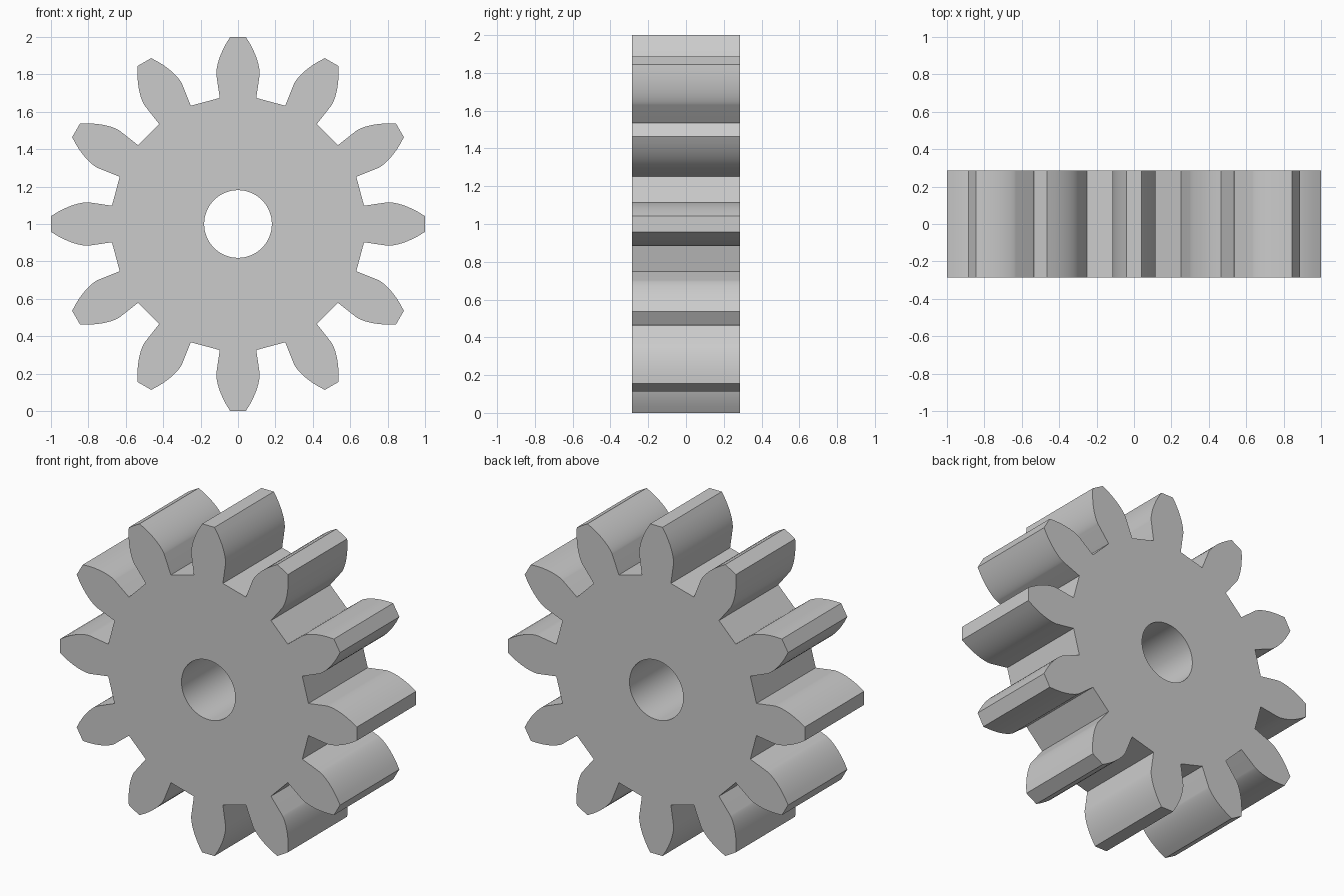
import bpy, bmesh
from math import sin, cos, tan, acos, pi, radians, sqrt

if "Cube" in bpy.data.objects:
    bpy.data.objects.remove(bpy.data.objects["Cube"])

TEETH, TIP, ROOT, BASE = 12, 1.001, 0.681, 0.805
HALF_DEPTH, BORE, CENTRE_Z = 0.285, 0.181, 1.0
HALF_ANGLE = radians(8.25)   # half tooth angle at the base circle
STEPS = 10


def flank():
    """Polar points of one involute flank, root to tip (radius, half angle)."""
    pts = [(ROOT, HALF_ANGLE)]
    for i in range(STEPS + 1):
        roll = sqrt((TIP / BASE) ** 2 - 1) * i / STEPS
        r = BASE * sqrt(1 + roll * roll)
        a = acos(BASE / r)
        pts.append((r, HALF_ANGLE - (tan(a) - a)))
    return pts


def add_loop(bm, polar):
    vs = [bm.verts.new((r * sin(a), -HALF_DEPTH, CENTRE_Z + r * cos(a))) for r, a in polar]
    return [bm.edges.new((v, vs[(i + 1) % len(vs)])) for i, v in enumerate(vs)]


# Toothed outline and round bore
side = flank()
tooth = [(r, -a) for r, a in side] + [(r, a) for r, a in reversed(side)]
outline = [(r, a + k * 2 * pi / TEETH) for k in range(TEETH) for r, a in tooth]
bore = [(BORE, i * 2 * pi / 64) for i in range(64)]

bm = bmesh.new()
edges = add_loop(bm, outline) + add_loop(bm, bore)
bmesh.ops.triangle_fill(bm, edges=edges, use_beauty=True, use_dissolve=False)

# Extrude through the full thickness
ext = bmesh.ops.extrude_face_region(bm, geom=bm.faces[:], use_keep_orig=True)
new_verts = [g for g in ext["geom"] if isinstance(g, bmesh.types.BMVert)]
bmesh.ops.translate(bm, verts=new_verts, vec=(0, 2 * HALF_DEPTH, 0))
bmesh.ops.recalc_face_normals(bm, faces=bm.faces[:])

mesh = bpy.data.meshes.new("spur_gear")
bm.to_mesh(mesh)
bm.free()
gear = bpy.data.objects.new("spur_gear", mesh)
bpy.context.collection.objects.link(gear)
bpy.context.view_layer.objects.active = gear
gear.select_set(True)
bpy.ops.object.shade_smooth_by_angle(angle=radians(20))
